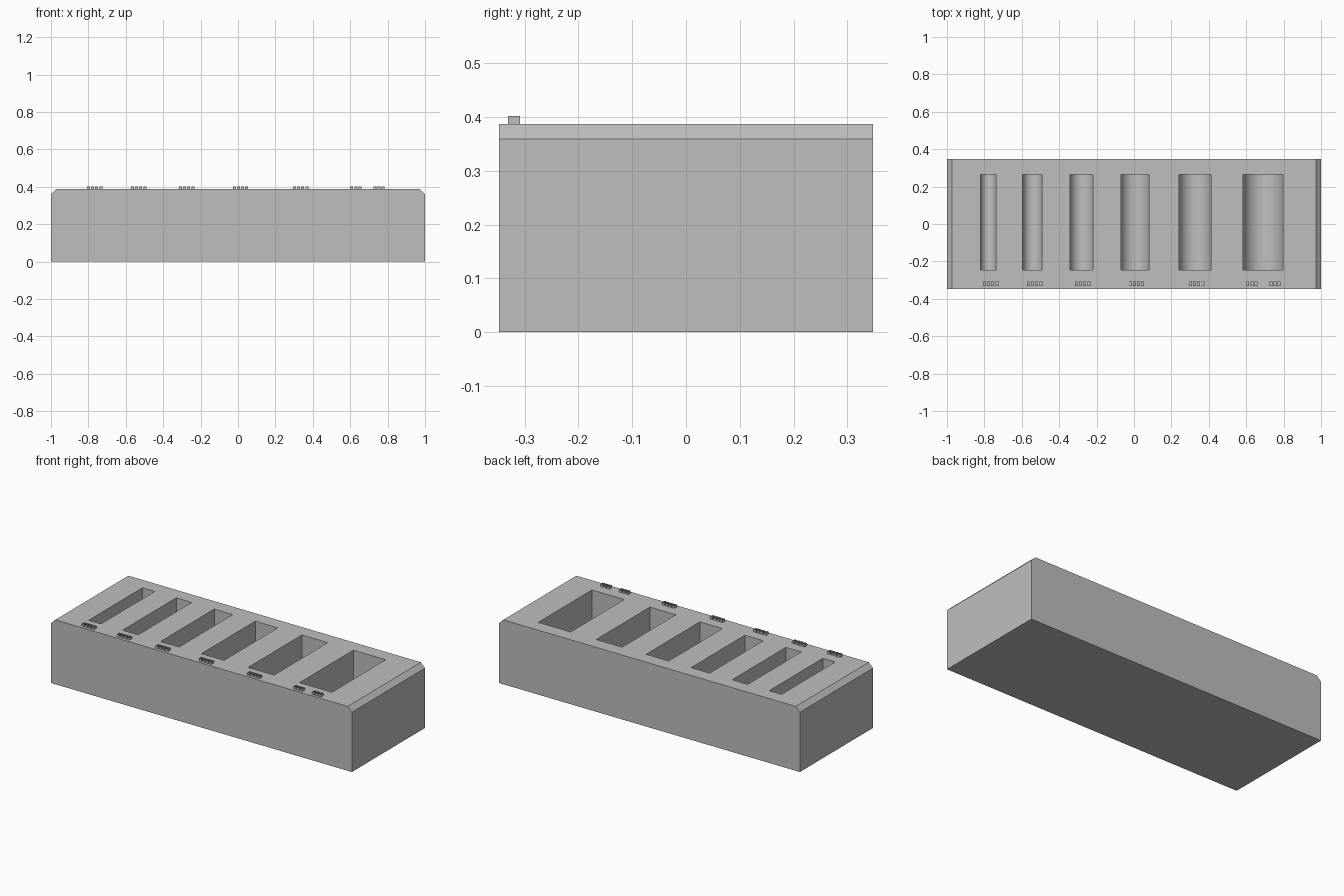
import bpy, bmesh, math

if "Cube" in bpy.data.objects:
    bpy.data.objects.remove(bpy.data.objects["Cube"])

grey = bpy.data.materials.new("light grey")
grey.diffuse_color = (0.52, 0.52, 0.52, 1)
grey.use_nodes = True
grey.node_tree.nodes["Principled BSDF"].inputs["Base Color"].default_value = grey.diffuse_color

TOP, DEPTH, CHAMFER = 0.387, 0.347, 0.028
FLOOR = 0.06                       # lowest point of every trough
SLOT_Y = (-0.246, 0.264)


def prism(name, profile, y0, y1):
    """Extrude an (x, z) outline along y."""
    bm = bmesh.new()
    face = bm.faces.new([bm.verts.new((x, y0, z)) for x, z in profile])
    new = bmesh.ops.extrude_face_region(bm, geom=[face])["geom"]
    verts = [g for g in new if isinstance(g, bmesh.types.BMVert)]
    bmesh.ops.translate(bm, verts=verts, vec=(0, y1 - y0, 0))
    bmesh.ops.recalc_face_normals(bm, faces=bm.faces)
    mesh = bpy.data.meshes.new(name)
    bm.to_mesh(mesh)
    bm.free()
    mesh.materials.append(grey)
    obj = bpy.data.objects.new(name, mesh)
    bpy.context.collection.objects.link(obj)
    return obj


# Block with chamfered top ends
block = prism("block", [(-1, 0), (1, 0), (1, TOP - CHAMFER), (1 - CHAMFER, TOP),
                        (CHAMFER - 1, TOP), (-1, TOP - CHAMFER)], -DEPTH, DEPTH)

# Round-bottomed troughs of growing width
slots = [(-0.820, -0.738), (-0.595, -0.492), (-0.342, -0.219),
         (-0.070, 0.080), (0.240, 0.412), (0.582, 0.797)]
cutters = []
for x0, x1 in slots:
    c, r = (x0 + x1) / 2, (x1 - x0) / 2
    outline = [(x1, TOP + 0.1), (x0, TOP + 0.1)]
    for i in range(33):
        a = math.pi * (1 + i / 32)
        outline.append((c + r * math.cos(a), FLOOR + r + r * math.sin(a)))
    cutter = prism("slot_cutter", outline, *SLOT_Y)
    cutter.hide_render = True
    cutters.append(cutter)
    mod = block.modifiers.new("slot", 'BOOLEAN')
    mod.operation, mod.solver, mod.object = 'DIFFERENCE', 'EXACT', cutter

# Apply the cuts and shade the troughs smooth
bpy.context.view_layer.update()
cut = bpy.data.meshes.new_from_object(block.evaluated_get(bpy.context.evaluated_depsgraph_get()))
block.modifiers.clear()
block.data = cut
for cutter in cutters:
    bpy.data.objects.remove(cutter)
bpy.context.view_layer.objects.active = block
block.select_set(True)
bpy.ops.object.shade_smooth_by_angle(angle=math.radians(30))

# Raised rows of small hollow rectangles along the front edge
bm = bmesh.new()
W, PITCH, RIM, Y0, Y1 = 0.016, 0.0222, 0.0025, -0.331, -0.308
Z0, Z1 = TOP - 0.001, 0.402


def frame(x):
    loops = []
    for inset in (0, RIM):
        xa, xb, ya, yb = x + inset, x + W - inset, Y0 + inset, Y1 - inset
        for z in (Z0, Z1):
            loops.append([bm.verts.new((px, py, z)) for px, py in
                          ((xa, ya), (xb, ya), (xb, yb), (xa, yb))])
    out_lo, out_hi, in_lo, in_hi = loops
    for a, b in ((out_lo, out_hi), (out_hi, in_hi), (in_hi, in_lo), (in_lo, out_lo)):
        for i in range(4):
            j = (i + 1) % 4
            bm.faces.new((a[i], a[j], b[j], b[i]))


for start, count in ((-0.808, 4), (-0.573, 4), (-0.316, 4), (-0.028, 4),
                     (0.293, 4), (0.600, 3), (0.724, 3)):
    for k in range(count):
        frame(start + k * PITCH)
bmesh.ops.recalc_face_normals(bm, faces=bm.faces)
mesh = bpy.data.meshes.new("marker_frames")
bm.to_mesh(mesh)
bm.free()
mesh.materials.append(grey)
bpy.context.collection.objects.link(bpy.data.objects.new("marker_frames", mesh))
